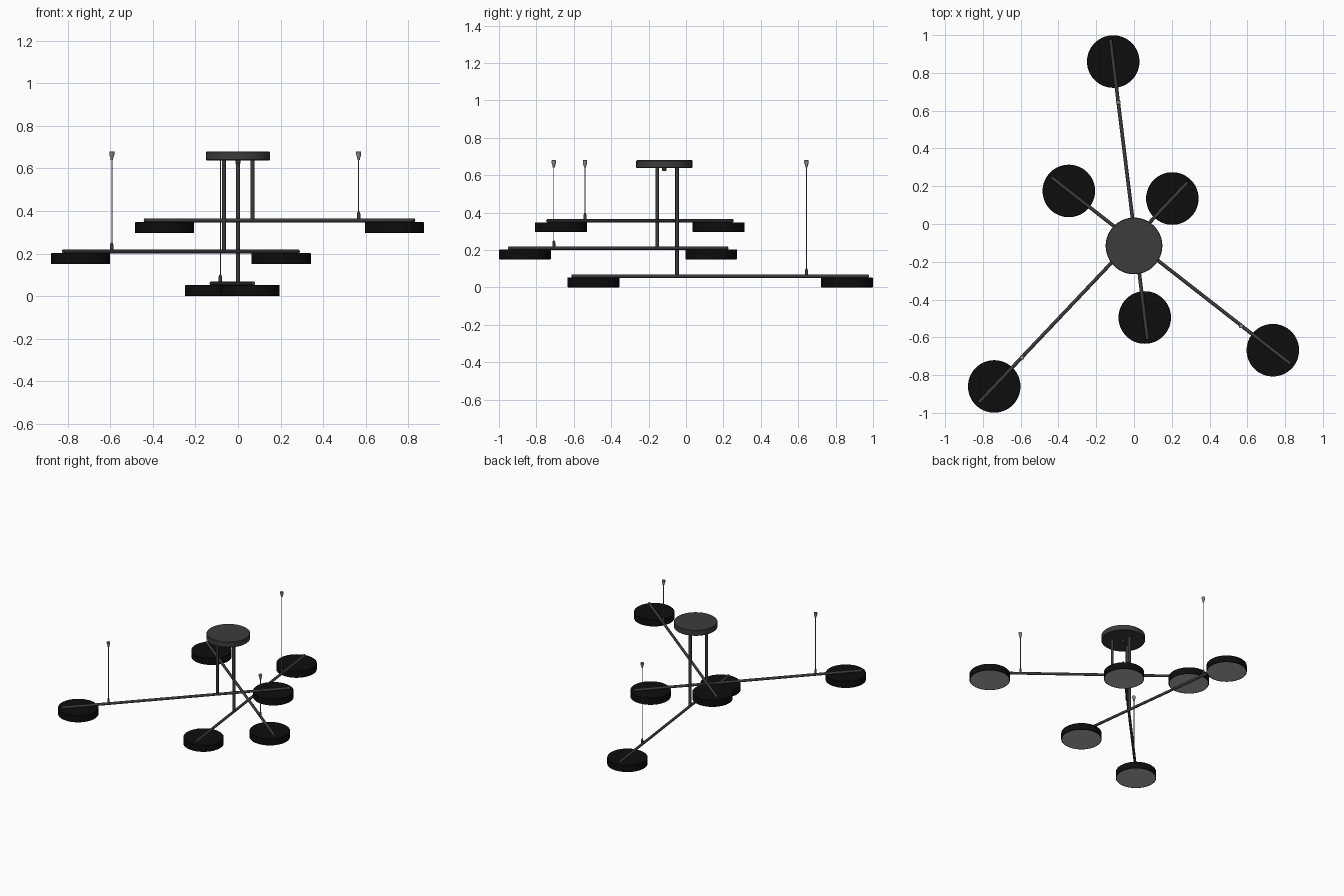
import bpy, bmesh, math
from mathutils import Vector

if "Cube" in bpy.data.objects:
    bpy.data.objects.remove(bpy.data.objects["Cube"])


def material(name, v):
    m = bpy.data.materials.new(name)
    m.diffuse_color = (v, v, v, 1)
    m.use_nodes = True
    m.node_tree.nodes["Principled BSDF"].inputs["Base Color"].default_value = m.diffuse_color
    return m


BLACK = material("matte black", 0.004)
DARK = material("dark grey metal", 0.045)
STEEL = material("steel grey", 0.25)
DIFFUSER = material("frosted diffuser", 0.45)


def lathe(name, profile, loc, mats, segs=48, direction=(0, 0, 1), last_mat=0):
    """Closed solid turned from (radius, height) points, listed bottom to top.
    The bottom cap takes material slot last_mat."""
    bm = bmesh.new()
    rings = [[bm.verts.new((r * math.cos(2 * math.pi * i / segs),
                            r * math.sin(2 * math.pi * i / segs), z))
              for i in range(segs)] for r, z in profile]
    for a, b in zip(rings, rings[1:]):
        for i in range(segs):
            j = (i + 1) % segs
            bm.faces.new((a[i], a[j], b[j], b[i]))
    bm.faces.new(rings[0][::-1]).material_index = last_mat
    bm.faces.new(rings[-1])
    me = bpy.data.meshes.new(name)
    bm.to_mesh(me)
    bm.free()
    for m in mats:
        me.materials.append(m)
    ob = bpy.data.objects.new(name, me)
    bpy.context.collection.objects.link(ob)
    ob.location = loc
    ob.rotation_euler = Vector(direction).to_track_quat('Z', 'Y').to_euler()
    me.shade_smooth()
    me.set_sharp_from_angle(angle=math.radians(35))
    return ob


def rod(name, a, b, r, mat, segs=20):
    d = Vector(b) - Vector(a)
    return lathe(name, [(r, 0), (r, d.length)], a, [mat], segs, d)


CEILING = 0.68
CANOPY_Y = -0.116

# ceiling canopy with its small centre screw
lathe("canopy", [(0.147, 0.638), (0.15, 0.641), (0.15, 0.677), (0.147, CEILING)],
      (0, CANOPY_Y, 0), [DARK], 64)
lathe("canopy_screw", [(0.009, 0.622), (0.011, 0.625), (0.011, 0.64)],
      (0, CANOPY_Y, 0), [DARK], 20)

# tier: base height, far lamp, near lamp, stem position, cable position
TIERS = {
    "low": (0.0, (-0.11, 0.86), (0.057, -0.495), (0.0, -0.048), (-0.083, 0.644)),
    "middle": (0.15, (-0.74, -0.86), (0.203, 0.135), (-0.066, -0.153), (-0.593, -0.707)),
    "high": (0.296, (0.735, -0.668), (-0.345, 0.175), (0.068, -0.153), (0.567, -0.54)),
}

for tier, (z, far, near, stem, cable) in TIERS.items():
    far, near = Vector(far), Vector(near)
    arm_z = z + 0.06
    out = (far - near).normalized() * 0.117
    # horizontal arm, running a little past each lamp centre
    rod(tier + "_arm", (*(near - out), arm_z), (*(far + out), arm_z), 0.0095, DARK)
    # vertical stem from the canopy to the arm
    rod(tier + "_stem", (*stem, arm_z), (*stem, 0.645), 0.0095, DARK)

    # drum lamps with a pale diffuser below
    for side, p in (("far", far), ("near", near)):
        lathe(f"{tier}_{side}_lamp",
              [(0.134, 0.001), (0.135, 0), (0.139, 0.002), (0.139, 0.05), (0.137, 0.052)],
              (*p, z), [BLACK, DIFFUSER], 64, last_mat=1)

    # support cable with arm fitting and ceiling anchor
    rod(tier + "_cable", (*cable, arm_z), (*cable, CEILING - 0.02), 0.0022, STEEL, 8)
    lathe(tier + "_cable_fitting",
          [(0.008, 0), (0.008, 0.03), (0.004, 0.042)], (*cable, arm_z), [DARK], 16)
    lathe(tier + "_ceiling_anchor",
          [(0.005, -0.04), (0.007, -0.03), (0.012, -0.014), (0.012, -0.002), (0.01, 0)],
          (*cable, CEILING), [STEEL], 20)
